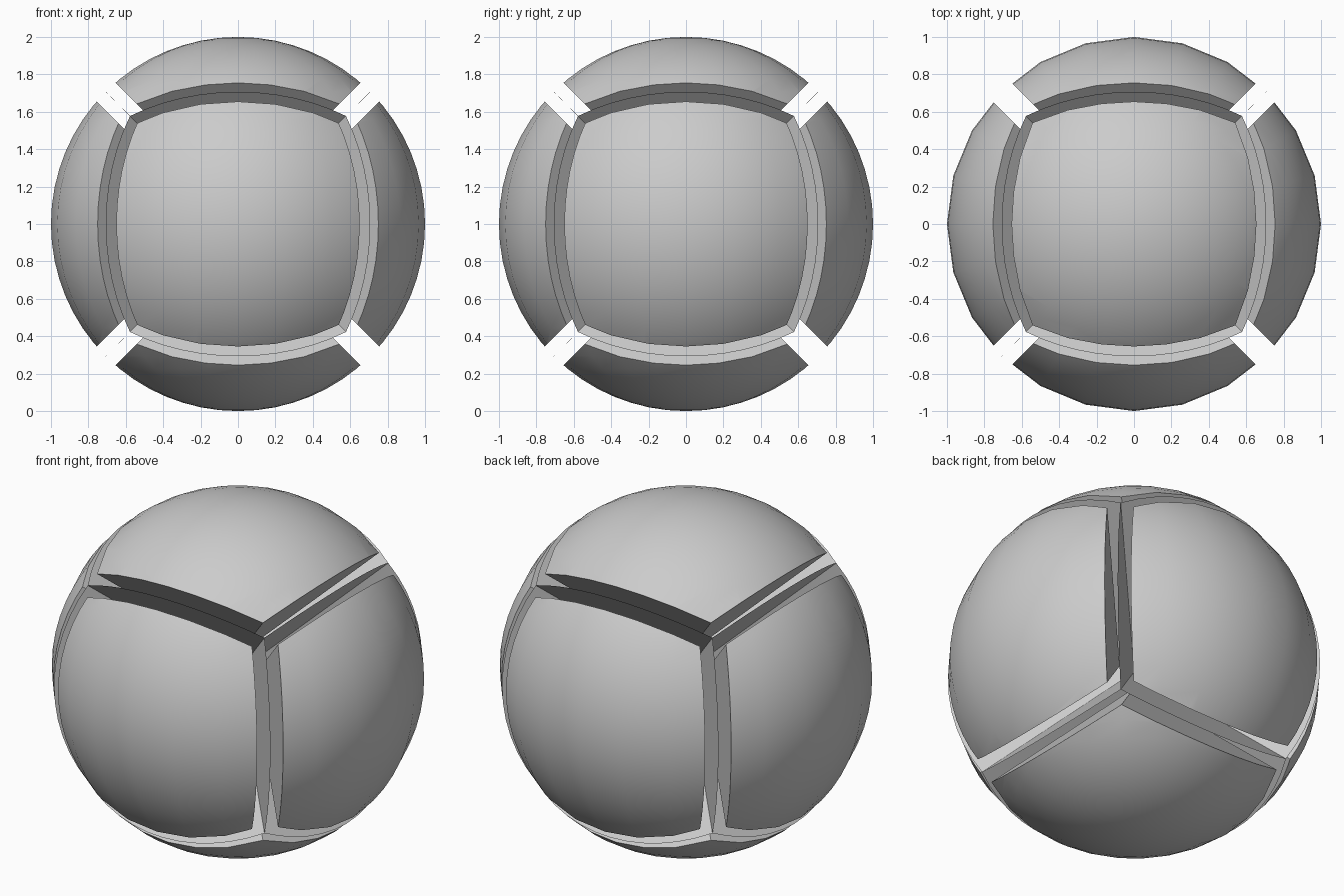
import bpy, bmesh, math
from mathutils import Vector

old = bpy.data.objects.get("Cube")
if old:
    bpy.data.objects.remove(old)

CENTRE = Vector((0, 0, 1))
GAP = 0.1  # shift of each panel's cut planes along its own axis
AXES = [Vector((1, 0, 0)), Vector((0, 1, 0)), Vector((0, 0, 1))]

grey = bpy.data.materials.new("plain_grey")
grey.use_nodes = True
grey.diffuse_color = (0.6, 0.6, 0.6, 1)
grey.node_tree.nodes["Principled BSDF"].inputs["Base Color"].default_value = (0.6, 0.6, 0.6, 1)


def add_object(name, bm):
    mesh = bpy.data.meshes.new(name)
    bm.to_mesh(mesh)
    bm.free()
    mesh.materials.append(grey)
    obj = bpy.data.objects.new(name, mesh)
    obj.location = CENTRE
    bpy.context.collection.objects.link(obj)
    return obj


# One ball panel: a sphere trimmed to a four-sided wedge around one axis
def add_panel(name, out):
    bm = bmesh.new()
    bmesh.ops.create_uvsphere(bm, u_segments=24, v_segments=32, radius=1)
    sides = [s * a for a in AXES if abs(a.dot(out)) < 0.5 for s in (-1, 1)]
    for side in sides:
        cut = bmesh.ops.bisect_plane(
            bm, geom=bm.verts[:] + bm.edges[:] + bm.faces[:], dist=1e-5,
            plane_co=out * GAP, plane_no=(side - out).normalized(), clear_outer=True)
        edges = [e for e in cut["geom_cut"] if isinstance(e, bmesh.types.BMEdge)]
        bmesh.ops.edgeloop_fill(bm, edges=edges)
    bmesh.ops.recalc_face_normals(bm, faces=bm.faces[:])
    obj = add_object(name, bm)
    bpy.ops.object.select_all(action='DESELECT')
    obj.select_set(True)
    bpy.context.view_layer.objects.active = obj
    bpy.ops.object.shade_smooth_by_angle(angle=math.radians(30))


for name, axis, sign in [("left_panel", 0, 1), ("right_panel", 0, -1),
                         ("back_panel", 1, 1), ("front_panel", 1, -1),
                         ("top_panel", 2, 1), ("bottom_panel", 2, -1)]:
    add_panel(name, AXES[axis] * sign)

# Thin divider fins: flat sectors standing in the middle of the twelve gaps
fins = bmesh.new()
half_angle = math.atan(math.sqrt(0.5))
STEPS = 12
for i in range(3):
    along, a, b = AXES[i], AXES[(i + 1) % 3], AXES[(i + 2) % 3]
    for sa in (-1, 1):
        for sb in (-1, 1):
            mid = (a * sa + b * sb).normalized()
            points = [Vector()]
            for k in range(STEPS + 1):
                t = half_angle * (2 * k / STEPS - 1)
                points.append(mid * math.cos(t) + along * math.sin(t))
            fins.faces.new([fins.verts.new(p) for p in points])
add_object("divider_fins", fins)
